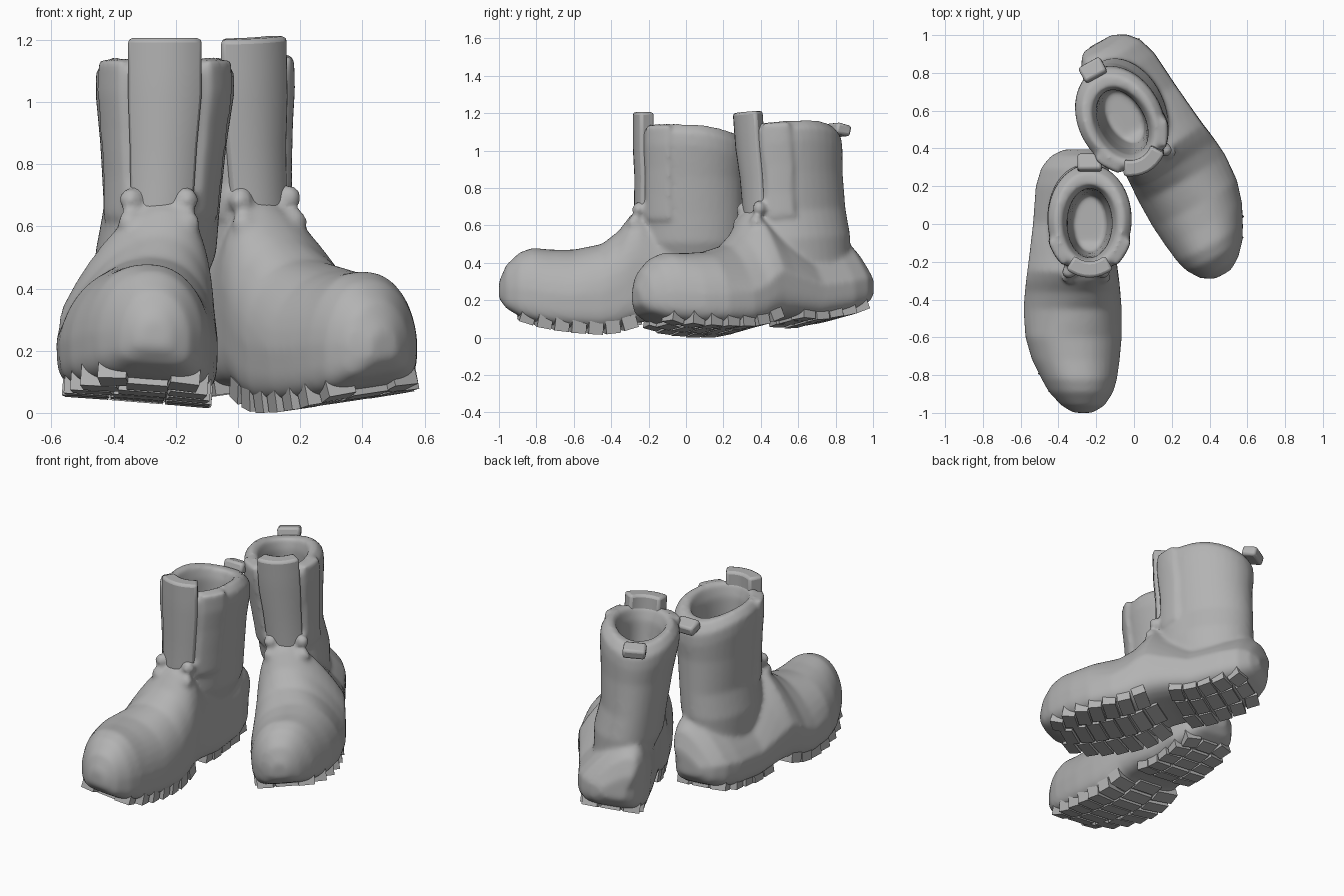
import bpy, bmesh, math
from math import sin, cos, pi, radians
from mathutils import Matrix

if "Cube" in bpy.data.objects:
    bpy.data.objects.remove(bpy.data.objects["Cube"])

grey = bpy.data.materials.new("plain_grey")
grey.use_nodes = True
grey.diffuse_color = (0.45, 0.45, 0.45, 1)
grey.node_tree.nodes["Principled BSDF"].inputs["Base Color"].default_value = (0.45, 0.45, 0.45, 1)

# Foot sections from toe to heel: y, centre x, half width, bottom z, top z
FOOT = [(-1.0, -.27, .05, .18, .29), (-.96, -.27, .115, .13, .38), (-.89, -.28, .17, .09, .445),
        (-.82, -.29, .2, .065, .47), (-.72, -.308, .232, .045, .46), (-.6, -.32, .255, .03, .46),
        (-.45, -.325, .26, .02, .49), (-.36, -.325, .253, .03, .56), (-.3, -.325, .247, .05, .64),
        (-.25, -.325, .24, .06, .68), (-.17, -.325, .23, .06, .61), (0, -.32, .215, .04, .5),
        (.2, -.315, .205, .06, .5), (.3, -.315, .175, .085, .49), (.36, -.31, .13, .12, .43),
        (.395, -.3, .07, .17, .33)]
ROLL = .08  # outer edge of the sole sits higher than the inner edge

# Shaft rings going up the outside: z, centre x, centre y, radius x, radius y
SHAFT = [(.3, -.3, .04, .15, .24), (.5, -.265, .03, .195, .285), (.65, -.245, .025, .187, .285),
         (.85, -.24, .025, .203, .283), (1.02, -.235, .025, .224, .292),
         (1.09, -.235, .025, .222, .29), (1.135, -.235, .025, .18, .25)]
# Lining rings going down: z, radius x, radius y
LINING = [(1.12, .145, .205), (1.05, .12, .185), (.8, .11, .175), (.56, .09, .15)]


def lookup(table, key):
    """Interpolate a row of a table on its first column."""
    key = min(max(key, table[0][0]), table[-1][0])
    for a, b in zip(table, table[1:]):
        if key <= b[0]:
            t = (key - a[0]) / (b[0] - a[0])
            return [p + (q - p) * t for p, q in zip(a, b)]


def loft(bm, rings):
    """Skin closed rings of points and cap both ends."""
    loops = [[bm.verts.new(p) for p in ring] for ring in rings]
    n = len(loops[0])
    for a, b in zip(loops, loops[1:]):
        for i in range(n):
            bm.faces.new((a[i], a[(i + 1) % n], b[(i + 1) % n], b[i]))
    bm.faces.new(loops[0][::-1])
    bm.faces.new(loops[-1])


def foot_ring(row):
    """Flat-bottomed cross-section that narrows and leans in at the ankle."""
    y, xc, hw, zb, zt = row
    zb += .018
    mid = zb + (zt - zb) * .42
    ankle = min(max((y + .6) / .3, 0), 1)
    ring = []
    for i in range(32):
        c, s = cos(2 * pi * i / 32), sin(2 * pi * i / 32)
        n = 2.3 if s > 0 else 4.5
        px = math.copysign(abs(c) ** (2 / n), c)
        pz = math.copysign(abs(s) ** (2 / n), s)
        up = max(pz, 0)
        z = mid + (pz * (zt - mid) if s > 0 else pz * (mid - zb) + pz * ROLL * hw * px)
        ring.append((xc + hw * px * (1 - (.14 + .21 * ankle) * up) + .09 * ankle * up, y, z))
    return ring


def oval(z, xc, yc, rx, ry, n=36):
    """Shaft ring; the collar dips towards the back."""
    ring = []
    for i in range(n):
        y = yc + ry * sin(2 * pi * i / n)
        dip = .75 * max(y, 0) ** 2 if z > 1 else 0
        ring.append((xc + rx * cos(2 * pi * i / n), y, z - dip))
    return ring


def panel(bm, a0, a1, levels, out, thick, steps=8):
    """Curved plate hugging the shaft; angles are measured from the front."""
    rings = []
    for z in levels:
        _, xc, yc, rx, ry = lookup(SHAFT, min(z, 1.06))
        ring = []
        for i in range(2 * steps + 2):
            outer = i <= steps
            k = i if outer else 2 * steps + 1 - i
            a = radians(a0 + (a1 - a0) * k / steps)
            off = out if outer else out - thick
            ring.append((xc + (rx + off) * sin(a), yc - (ry + off) * cos(a), z))
        rings.append(ring)
    loft(bm, rings)


def box(bm, pos, size, tilt=0, roll=0, turn=0):
    m = Matrix.Translation(pos)
    for axis, angle in zip("XYZ", (tilt, roll, turn)):
        m = m @ Matrix.Rotation(angle, 4, axis)
    bmesh.ops.create_cube(bm, size=1, matrix=m @ Matrix.Diagonal((*size, 1)))


def finish(name, bm, matrix, bevel=0, remesh=False):
    bm.transform(matrix)
    bmesh.ops.recalc_face_normals(bm, faces=bm.faces)
    mesh = bpy.data.meshes.new(name)
    bm.to_mesh(mesh)
    bm.free()
    mesh.materials.append(grey)
    mesh.shade_smooth()
    mesh.set_sharp_from_angle(angle=radians(40))
    ob = bpy.data.objects.new(name, mesh)
    bpy.context.collection.objects.link(ob)
    if remesh:
        m = ob.modifiers.new("blend", "REMESH")
        m.mode, m.voxel_size, m.use_smooth_shade = "VOXEL", .013, True
        s = ob.modifiers.new("soften", "SMOOTH")
        s.factor, s.iterations = .5, 10
    if bevel:
        b = ob.modifiers.new("soft_edges", "BEVEL")
        b.width, b.segments, b.limit_method = bevel, 2, "ANGLE"


def sole_lugs():
    bm = bmesh.new()

    def lug(y, across, length, width, turn=0):
        _, xc, hw, zb, _ = lookup(FOOT, y)
        slope = math.atan2(lookup(FOOT, y + .04)[3] - lookup(FOOT, y - .04)[3], .08)
        box(bm, (xc + hw * across, y, zb + .038 - ROLL * hw * across),
            (hw * width, length, .07), slope, ROLL, turn)

    # Forefoot rows, narrower at the toe
    for i in range(7):
        y = -.85 + i * .09
        for side in (-1, 1):
            lug(y, side * (.6 if i == 0 else .64), .078, .5 if i == 0 else .54, side * .15)
        lug(y + .03, 0, .078, .66)
    # Heel rows
    for i in range(5):
        y = -.09 + i * .09
        for side in (-1, 1):
            lug(y, side * .6, .078, .5, side * (.15 - i * .1))
        lug(y, 0, .078, .6)
    return bm


def build_boot(side, matrix, ground):
    # Sole lugs, which also set the height of the boot
    bm = sole_lugs()
    low = min((matrix @ v.co).z for v in bm.verts)
    matrix = Matrix.Translation((0, 0, ground - low)) @ matrix
    finish(side + "_sole_lugs", bm, matrix)

    # Foot and hollow shaft, blended with the front flaps and lace knots
    bm = bmesh.new()
    loft(bm, [foot_ring(row) for row in FOOT])
    _, xc, yc, _, _ = SHAFT[-1]
    loft(bm, [oval(*row) for row in SHAFT]
         + [oval(z, xc, yc - .02, rx, ry) for z, rx, ry in LINING])
    for s in (-1, 1):
        panel(bm, s * 36, s * 68, (.62, .75, .9, 1.02, 1.125), .014, .06, 5)
        for x, y, z in ((.09, -.255, .675), (.095, -.28, .6)):
            m = Matrix.Translation((-.255 + s * x, y, z)) @ Matrix.Diagonal((.04, .035, .04, 1))
            bmesh.ops.create_uvsphere(bm, u_segments=12, v_segments=8, radius=1, matrix=m)
    finish(side + "_upper", bm, matrix, remesh=True)

    # Tongue rising above the collar
    bm = bmesh.new()
    panel(bm, -31, 31, (.62, .7, .85, 1.0, 1.1, 1.195), .018, .085)
    finish(side + "_tongue", bm, matrix, bevel=.015)

    # Pull tab at the back of the collar
    bm = bmesh.new()
    box(bm, (-.235, .325, 1.07), (.13, .09, .06), -.3)
    finish(side + "_pull_tab", bm, matrix, bevel=.015)


# Right boot stands straight; left boot is its mirror, turned and tipped forward
build_boot("right", Matrix.Identity(4), ground=.015)
turn = (Matrix.Rotation(radians(29), 4, "Z") @ Matrix.Rotation(radians(3), 4, "X")
        @ Matrix.Rotation(radians(-3), 4, "Y"))
left = (Matrix.Translation((-.07, .55, 1.06)) @ turn
        @ Matrix.Translation((-.235, -.02, -1.05)) @ Matrix.Diagonal((-1, 1, 1, 1)))
build_boot("left", left, ground=0)
